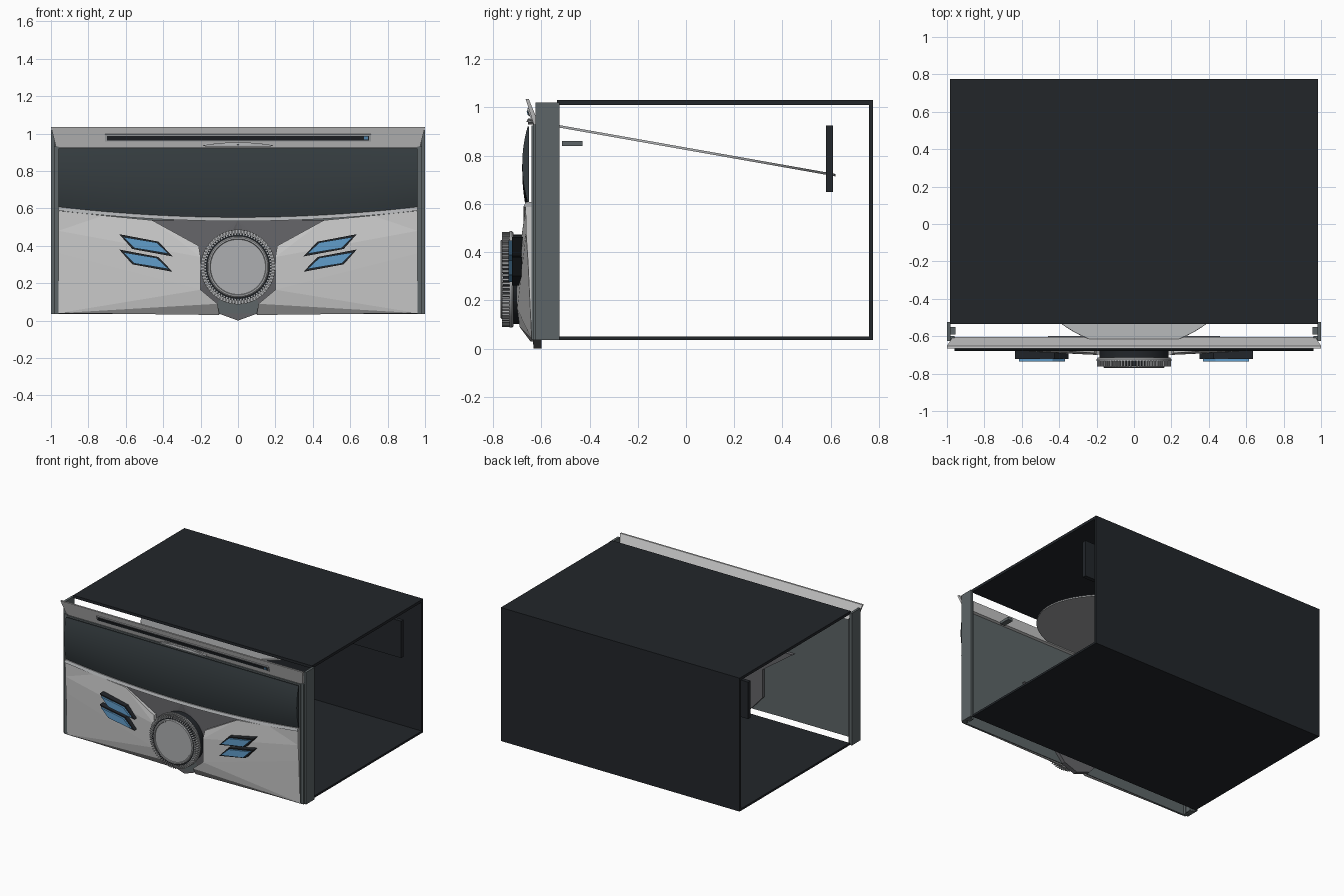
import bpy, bmesh
from math import pi, sin, cos, radians
from mathutils import Matrix

if "Cube" in bpy.data.objects:
    bpy.data.objects.remove(bpy.data.objects["Cube"])


def mat(name, c):
    m = bpy.data.materials.new(name)
    m.diffuse_color = (*c, 1)
    m.use_nodes = True
    m.node_tree.nodes["Principled BSDF"].inputs["Base Color"].default_value = m.diffuse_color
    return m


BLACK = mat("black_metal", (0.016, 0.019, 0.023))
FRAME = mat("frame_grey", (0.11, 0.13, 0.135))
GLASS = mat("screen_glass", (0.035, 0.045, 0.05))
DARK = mat("dark_plastic", (0.13, 0.13, 0.14))
BLUE = mat("button_blue", (0.12, 0.34, 0.6))
SILVER = mat("silver", (0.42, 0.43, 0.44))


def finish(name, bm, m=None, mirror=False, smooth=False):
    bmesh.ops.recalc_face_normals(bm, faces=bm.faces[:])
    me = bpy.data.meshes.new(name)
    bm.to_mesh(me)
    bm.free()
    ob = bpy.data.objects.new(name, me)
    bpy.context.collection.objects.link(ob)
    if m:
        me.materials.append(m)
    if mirror:
        ob.modifiers.new("mirror", 'MIRROR')
    if smooth:
        bpy.ops.object.select_all(action='DESELECT')
        ob.select_set(True)
        bpy.context.view_layer.objects.active = ob
        bpy.ops.object.shade_smooth_by_angle(angle=radians(30))
    return ob


def box(name, x, y, z, m=None, mirror=False, tilt=0):
    bm = bmesh.new()
    size = [b - a for a, b in (x, y, z)]
    mid = [(a + b) / 2 for a, b in (x, y, z)]
    M = Matrix.Translation(mid) @ Matrix.Rotation(tilt, 4, 'X') @ Matrix.Diagonal((*size, 1))
    bmesh.ops.create_cube(bm, size=1, matrix=M)
    return finish(name, bm, m, mirror)


def slab(name, pts, faces, back, m=None, mirror=False, smooth=False):
    """Front faces from (x, z, y) points, extruded to a flat back at y = back."""
    bm = bmesh.new()
    vs = [bm.verts.new((x, y, z)) for x, z, y in pts]
    fs = [bm.faces.new([vs[i] for i in f]) for f in faces]
    bmesh.ops.recalc_face_normals(bm, faces=fs)
    new = bmesh.ops.extrude_face_region(bm, geom=fs, use_keep_orig=True)["geom"]
    for v in new:
        if isinstance(v, bmesh.types.BMVert):
            v.co.y = back
    return finish(name, bm, m, mirror, smooth)


def prism(name, pts, front, back, m=None, mirror=False):
    return slab(name, [(x, z, front) for x, z in pts], [range(len(pts))], back, m, mirror)


def lathe(name, prof, loc, rx, m=None, n=96):
    """Closed (r, h) profile spun round local z."""
    bm = bmesh.new()
    rings = [[bm.verts.new((r * cos(2 * pi * i / n), r * sin(2 * pi * i / n), h))
              for r, h in prof] for i in range(n)]
    k = len(prof)
    for i in range(n):
        a, b = rings[i], rings[(i + 1) % n]
        for j in range(k):
            bm.faces.new((a[j], b[j], b[(j + 1) % k], a[(j + 1) % k]))
    bm.transform(Matrix.Translation(loc) @ Matrix.Rotation(rx, 4, 'X'))
    return finish(name, bm, m, smooth=True)


# Housing, open on both sides
box("housing_top", (-.985, .985), (-.535, .775), (1.01, 1.03), BLACK)
box("housing_bottom", (-.985, .985), (-.525, .775), (.035, .05), BLACK)
box("housing_back", (-.985, .985), (.758, .775), (.04, 1.02), BLACK)
box("inner_rear_board", (-.94, .94), (.58, .61), (.65, .925), BLACK)
box("inner_tab", (.71, .75), (-.515, -.43), (.84, .86), FRAME, True)

# Tilted disc
lathe("disc", [(.08, -.005), (.65, -.005), (.65, .005), (.08, .005)],
      (0, -.02, .832), -.175, SILVER)

# Side frame
box("side_frame", (.982, 1), (-.625, -.525), (.035, 1.02), FRAME, True)
box("side_frame_rib", (.955, .984), (-.59, -.55), (.035, .96), FRAME, True)
box("side_frame_front", (.96, .985), (-.635, -.6), (.035, .93), FRAME, True)
box("front_backing", (-.965, .965), (-.64, -.625), (.037, .925), FRAME)

# Top trim, a leaning blade with slanted ends
bm = bmesh.new()
prof = [(-.665, 1.035, 1), (-.652, 1.035, 1), (-.605, .92, .97), (-.627, .915, .97)]
ends = [[bm.verts.new((s * w, y, z)) for y, z, w in prof] for s in (-1, 1)]
for e in ends:
    bm.faces.new(e)
for j in range(4):
    k = (j + 1) % 4
    bm.faces.new((ends[0][j], ends[1][j], ends[1][k], ends[0][k]))
finish("top_trim", bm)

# Disc slot and eject lip
box("slot_frame", (-.71, .71), (-.653, -.64), (.958, .998), SILVER, tilt=.32)
box("slot_opening", (-.7, .7), (-.656, -.642), (.965, .99), BLACK, tilt=.32)
box("slot_lamp", (.675, .695), (-.659, -.645), (.969, .986), BLUE, tilt=.32)
arc = [i / 8 for i in range(-8, 9)]
prism("eject_lip", [(.19 * t, .937 + .016 * (1 - t * t)) for t in arc] +
      [(.17, .93), (-.17, .93)], -.655, -.62, SILVER)


# Screen with bulged glass and curved lower edge
def sill(x):
    return .552 + .056 * (x / .96) ** 2


NX, NZ = 24, 12
pts = []
for j in range(NZ + 1):
    for i in range(NX + 1):
        x, v = -.96 + 1.92 * i / NX, j / NZ
        pts.append((x, sill(x) + (.92 - sill(x)) * v, -.657 - .022 * (1 - (2 * v - 1) ** 2)))
grid = [(j * (NX + 1) + i, j * (NX + 1) + i + 1, (j + 1) * (NX + 1) + i + 1, (j + 1) * (NX + 1) + i)
        for j in range(NZ) for i in range(NX)]
slab("screen", pts, grid, -.65, GLASS, smooth=True)

# Light lip under the screen
xs = [-.96 + 1.92 * i / NX for i in range(NX + 1)]
lip = [(x, sill(x) + d, y) for d, y in ((0, -.665), (-.02, -.674)) for x in xs]
slab("screen_lip", lip, [(i, i + 1, NX + 2 + i, NX + 1 + i) for i in range(NX)], -.635, SILVER)

# Faceted wings
wing = [(.96, .587, -.665), (.72, .562, -.668), (.46, .537, -.672), (.21, .40, -.69),
        (.96, .48, -.663), (.20, .34, -.70), (.96, .36, -.655), (.20, .165, -.70),
        (.96, .04, -.64), (.11, .09, -.69), (.10, .03, -.645)]
slab("wing_panel", wing, [(0, 1, 4), (1, 2, 5, 4), (2, 3, 5), (4, 5, 7, 6), (6, 7, 8),
                          (7, 9, 8), (9, 10, 8)], -.632, mirror=True)

# Dark centre piece with pointed chin
c = [(0, .537, -.66), (.46, .537, -.66), (.21, .36, -.665), (.21, .15, -.665),
     (.11, .04, -.635), (0, 0, -.632)]
slab("centre_panel", c, [(0, 1, 2), (0, 2, 3), (0, 3, 4), (0, 4, 5)], -.6, DARK, True)

# Slanted buttons
for i, dz in enumerate((0, -.082)):
    b = [(.635, .462 + dz), (.425, .422 + dz), (.35, .343 + dz), (.565, .383 + dz)]
    cx = sum(p[0] for p in b) / 4
    cz = sum(p[1] for p in b) / 4
    inner = [(cx + (x - cx) * .86, cz + (z - cz) * .76) for x, z in b]
    prism(f"button_bezel_{i}", b, -.722, -.66, BLACK, True)
    prism(f"button_{i}", inner, -.735, -.70, BLUE, True)

# Rotary knob: h runs forward from y = -0.66
K = (0, -.66, .287)
lathe("knob_collar", [(.001, 0), (.185, 0), (.185, .055), (.001, .055)], K, pi / 2, BLACK)
lathe("knob_rim", [(.15, .055), (.194, .055), (.2, .062), (.2, .072), (.15, .072)], K, pi / 2, SILVER)
lathe("knob_core", [(.001, .072), (.18, .072), (.18, .098), (.001, .098)], K, pi / 2, BLACK)
lathe("knob_face", [(.001, .09), (.164, .09), (.164, .105), (.158, .11), (.15, .11),
                    (.147, .105), (.001, .105)], K, pi / 2, SILVER)
bm = bmesh.new()
for i in range(72):
    M = (Matrix.Translation(K) @ Matrix.Rotation(pi / 2, 4, 'X') @ Matrix.Rotation(2 * pi * i / 72, 4, 'Z')
         @ Matrix.Translation((.184, 0, .087)) @ Matrix.Diagonal((.026, .008, .032, 1)))
    bmesh.ops.create_cube(bm, size=1, matrix=M)
finish("knob_teeth", bm, SILVER)
